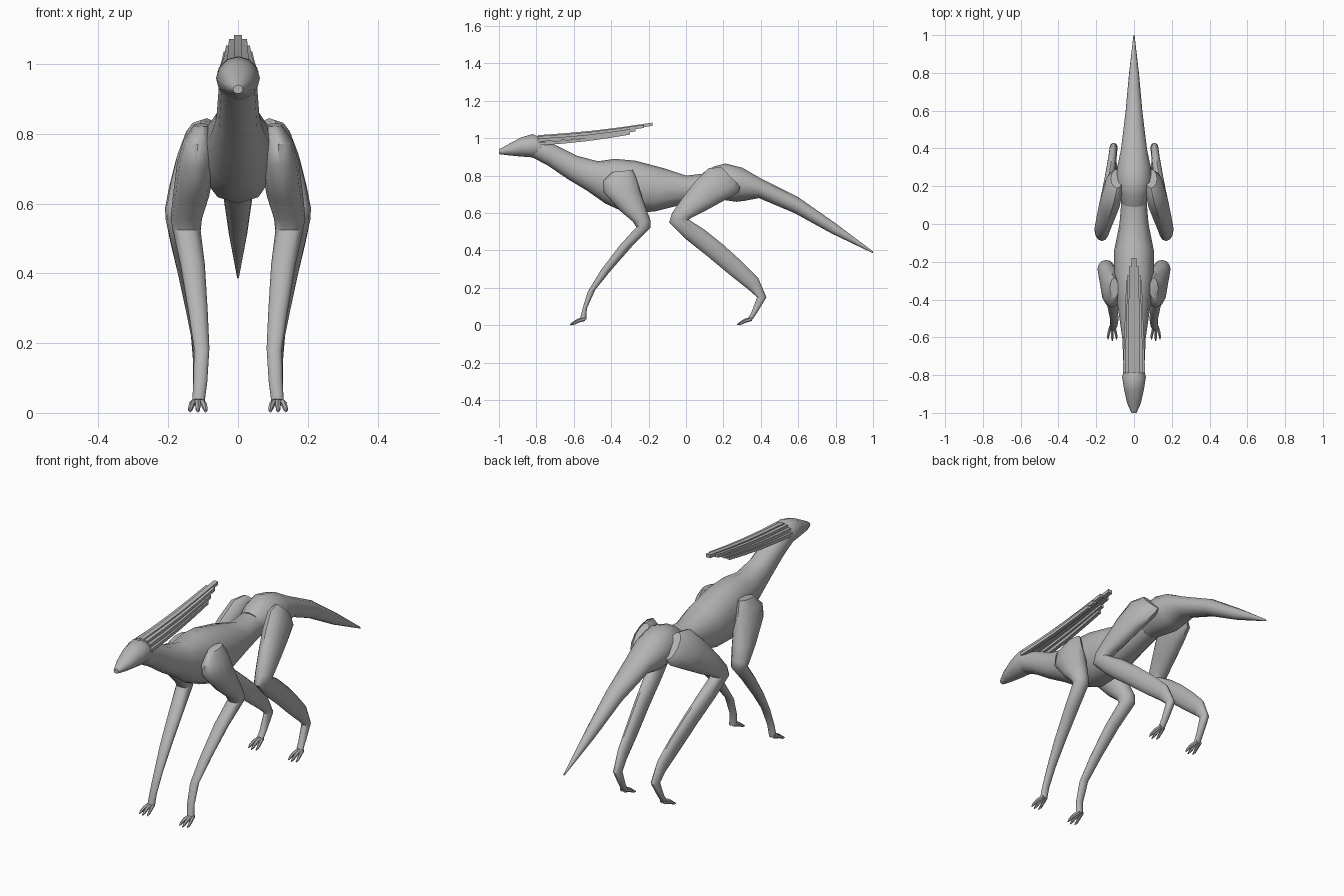
import bpy, bmesh, math

skin = bpy.data.materials.new("grey skin")
skin.diffuse_color = (0.46, 0.46, 0.46, 1)


def finish(name, bm, angle, mirror):
    bmesh.ops.recalc_face_normals(bm, faces=bm.faces)
    me = bpy.data.meshes.new(name)
    bm.to_mesh(me)
    bm.free()
    ob = bpy.data.objects.new(name, me)
    bpy.context.collection.objects.link(ob)
    me.materials.append(skin)
    bpy.ops.object.select_all(action='DESELECT')
    ob.select_set(True)
    bpy.context.view_layer.objects.active = ob
    bpy.ops.object.shade_smooth_by_angle(angle=math.radians(angle))
    if mirror:
        ob.modifiers.new("mirror", 'MIRROR').use_axis[0] = True
    return ob


def loft(name, rings, sides=12, angle=45, mirror=False, power=1.0, turn=0.0):
    """Skin oval rings: (y, z) of one edge, (y, z) of the other, centre x, half width."""
    bm = bmesh.new()
    loops = []
    for ya, za, yb, zb, x, hw in rings:
        loop = []
        for i in range(sides):
            a = 2 * math.pi * i / sides + turn
            c, s = math.cos(a), math.sin(a)
            s = math.copysign(abs(s) ** power, s)
            loop.append(bm.verts.new((x + hw * s,
                                      (ya + yb) / 2 + (ya - yb) / 2 * c,
                                      (za + zb) / 2 + (za - zb) / 2 * c)))
        loops.append(loop)
    for p, q in zip(loops, loops[1:]):
        for i in range(sides):
            j = (i + 1) % sides
            bm.faces.new((p[i], p[j], q[j], q[i]))
    bm.faces.new(loops[0])
    bm.faces.new(loops[-1])
    return finish(name, bm, angle, mirror)


# Wedge-shaped head
loft("head", [
    (-1.0, .94, -1.0, .915, 0, .014),
    (-.95, .968, -.95, .909, 0, .036),
    (-.88, 1.005, -.88, .902, 0, .052),
    (-.82, 1.022, -.80, .896, 0, .063),
    (-.77, 1.0, -.77, .90, 0, .052)])

# Neck running into the chest and waist
loft("neck_and_torso", [
    (-.77, .99, -.82, .897, 0, .054),
    (-.70, .965, -.74, .855, 0, .057),
    (-.58, .905, -.63, .78, 0, .062),
    (-.47, .877, -.53, .72, 0, .077),
    (-.38, .89, -.43, .65, 0, .092),
    (-.27, .88, -.32, .60, 0, .106),
    (-.12, .84, -.17, .608, 0, .106),
    (0, .80, 0, .65, 0, .077),
    (.13, .815, .13, .68, 0, .066)], power=.85)

# Hips tapering into the long tail
loft("hips_and_tail", [
    (.09, .815, .13, .68, 0, .066),
    (.15, .85, .20, .67, 0, .085),
    (.21, .865, .27, .66, 0, .095),
    (.30, .843, .31, .665, 0, .088),
    (.40, .785, .39, .68, 0, .069),
    (.60, .685, .58, .60, 0, .045),
    (.80, .545, .78, .49, 0, .027),
    (1.0, .395, 1.0, .385, 0, .003)])

# Front legs
loft("front_legs", [
    (-.285, .83, -.395, .82, .105, .022),
    (-.267, .79, -.445, .77, .115, .042),
    (-.245, .72, -.44, .71, .12, .055),
    (-.215, .63, -.35, .61, .135, .052),
    (-.19, .56, -.285, .555, .148, .045),
    (-.19, .52, -.265, .525, .147, .040),
    (-.29, .42, -.352, .43, .13, .035),
    (-.40, .295, -.455, .295, .115, .028),
    (-.485, .19, -.525, .18, .104, .022),
    (-.53, .09, -.553, .09, .108, .020),
    (-.533, .03, -.565, .04, .113, .018)], mirror=True)

# Hind legs
loft("hind_legs", [
    (.29, .74, .19, .845, .09, .032),
    (.28, .71, .12, .84, .105, .050),
    (.20, .665, .05, .77, .125, .055),
    (.10, .61, -.02, .68, .15, .048),
    (.03, .575, -.075, .60, .168, .041),
    (.015, .565, -.09, .55, .17, .038),
    (.10, .51, 0, .46, .158, .035),
    (.20, .43, .12, .365, .142, .030),
    (.30, .34, .24, .265, .125, .026),
    (.385, .255, .335, .19, .113, .022),
    (.43, .15, .38, .15, .108, .021),
    (.385, .075, .35, .07, .111, .018),
    (.355, .03, .335, .045, .113, .017)], mirror=True)

# Three clawed toes on every foot: distance, height, radius, spread
toe = [(.0, .034, .011, .35), (.035, .024, .010, .8), (.058, .011, .008, 1), (.073, .004, .003, 1)]
for foot, y in (("front", -.547), ("hind", .346)):
    for k, side in enumerate(("inner", "middle", "outer")):
        s = k - 1
        back = .008 * abs(s)
        loft(f"{foot}_{side}_toes",
             [(y - d + back, z + r, y - d + back, max(z - r, 0), .115 + s * .022 * w, r * .85)
              for d, z, r, w in toe], sides=6, mirror=True)

# Swept-back crest of square bars: start, end, half width
bars = [("middle", 0, 1.008, 0, -.18, 1.075, .012),
        ("inner", .022, 1.003, .016, -.225, 1.064, .010),
        ("outer", .039, .990, .024, -.27, 1.045, .010),
        ("lower", .050, .970, .032, -.30, 1.028, .009)]
for name, x0, z0, x1, y1, z1, hw in bars:
    rings = []
    for i in range(5):
        t = i / 4
        y = -.79 + (y1 + .79) * t
        z = z0 + (z1 - z0) * t - .008 * math.sin(math.pi * t)
        h = .012
        rings.append((y, z + h, y, z - h, x0 + (x1 - x0) * t, hw * 1.414))
    loft(f"crest_{name}_bars", rings, sides=4, angle=30, mirror=x0 > 0, turn=math.pi / 4)
